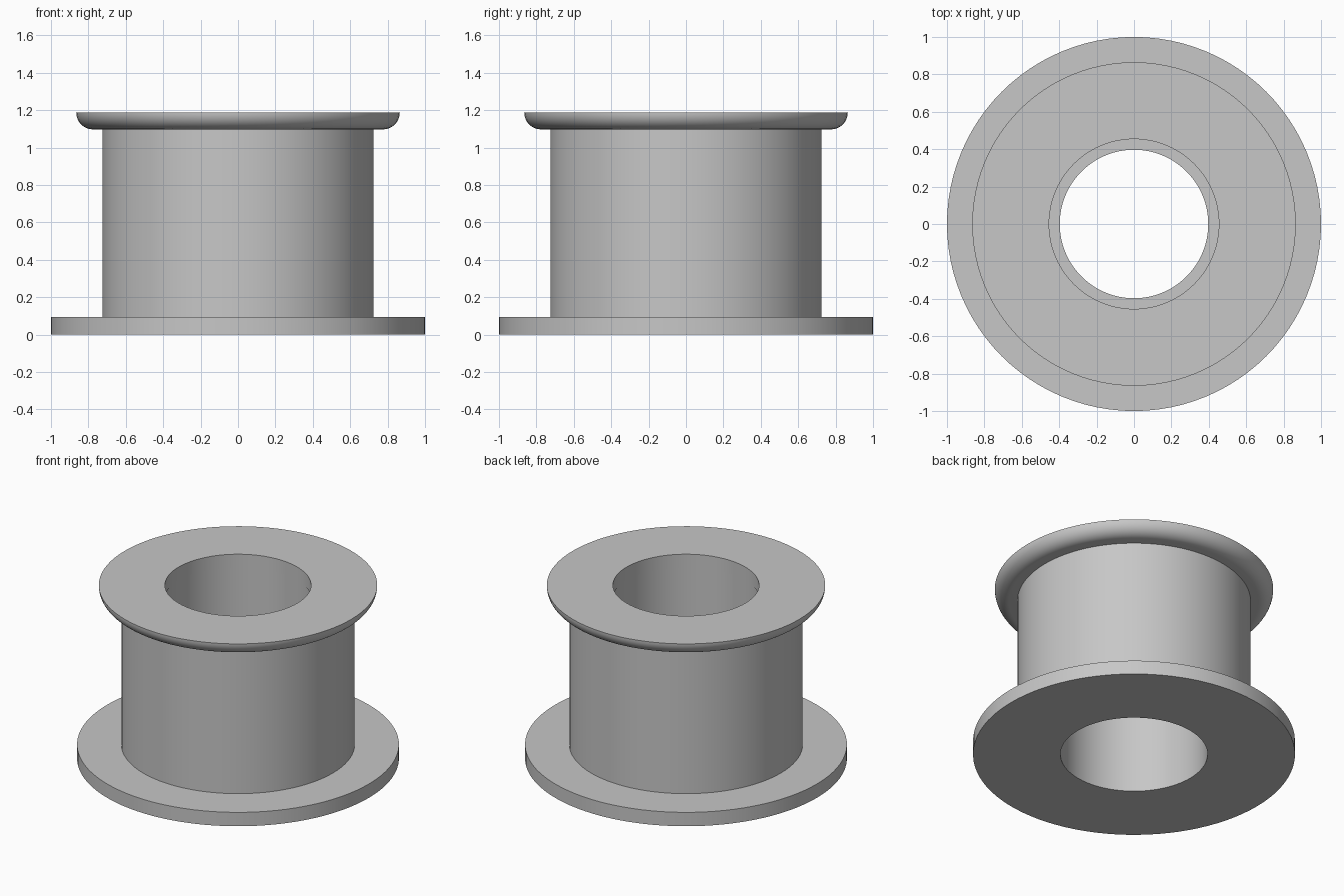
import bpy
import math

SEGMENTS = 96

cube = bpy.data.objects.get("Cube")
if cube:
    bpy.data.objects.remove(cube, do_unlink=True)

# Single plain grey
grey = bpy.data.materials.new("plain_grey")
grey.use_nodes = True
colour = (0.57, 0.57, 0.57, 1)
grey.diffuse_color = colour
grey.node_tree.nodes["Principled BSDF"].inputs["Base Color"].default_value = colour


def lathe(name, profile):
    """Revolve a closed (radius, z) loop, listed anticlockwise, around z."""
    n = len(profile)
    verts, faces = [], []
    for s in range(SEGMENTS):
        a = math.tau * s / SEGMENTS
        verts += [(r * math.cos(a), r * math.sin(a), z) for r, z in profile]
        t = (s + 1) % SEGMENTS
        for i in range(n):
            j = (i + 1) % n
            faces.append((s * n + i, t * n + i, t * n + j, s * n + j))
    mesh = bpy.data.meshes.new(name)
    mesh.from_pydata(verts, [], faces)
    mesh.materials.append(grey)
    obj = bpy.data.objects.new(name, mesh)
    bpy.context.collection.objects.link(obj)
    bpy.ops.object.select_all(action="DESELECT")
    obj.select_set(True)
    bpy.context.view_layer.objects.active = obj
    bpy.ops.object.shade_smooth_by_angle(angle=math.radians(30))
    return obj


base_top, cap_bottom, top = 0.095, 1.097, 1.187
bore, shoulder = 0.457, 0.397

# Drum with its wide base flange and an inner shoulder halfway up the bore
lathe("drum_and_base_flange", [
    (bore, 0), (1, 0), (1, base_top), (0.725, base_top),
    (0.725, cap_bottom), (bore, cap_bottom),
    (bore, 0.65), (shoulder, 0.65), (shoulder, 0.54), (bore, 0.54),
])

# Upper flange with a rounded underside
radius = top - cap_bottom
rounding = []
for k in range(13):
    a = math.pi / 2 * k / 12
    rounding.append((0.865 - radius + radius * math.sin(a), top - radius * math.cos(a)))
lathe("top_flange", [(0.454, cap_bottom)] + rounding + [(0.454, top)])
